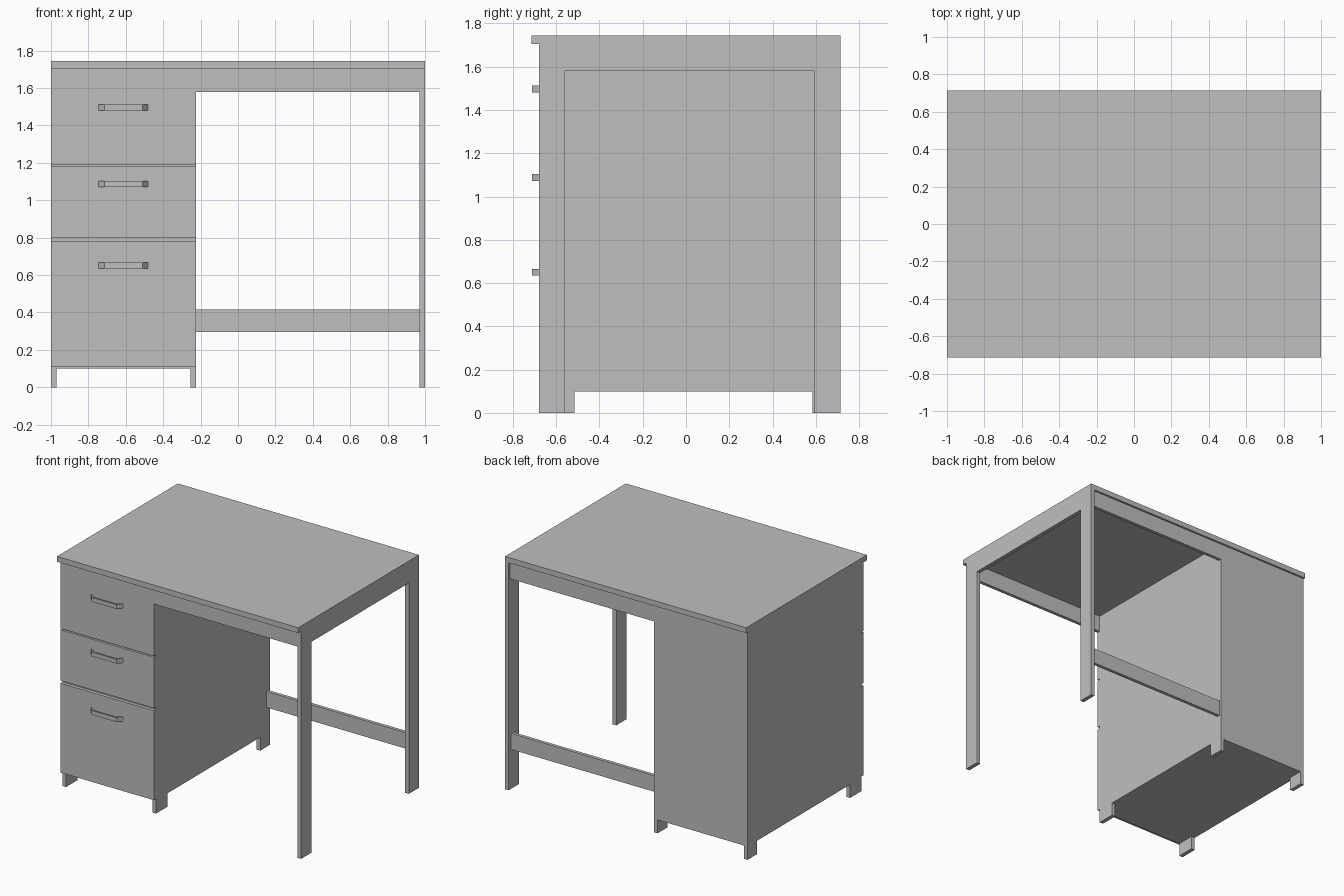
import bpy
import bmesh
from mathutils import Vector

cube = bpy.data.objects.get("Cube")
if cube:
    bpy.data.objects.remove(cube, do_unlink=True)

grey = bpy.data.materials.new("plain grey")
grey.use_nodes = True
grey.diffuse_color = (0.52, 0.52, 0.52, 1)
grey.node_tree.nodes["Principled BSDF"].inputs["Base Color"].default_value = (0.52, 0.52, 0.52, 1)


def prism(name, profile, axis, start, end):
    """Extrude a flat outline along an axis; outline uses the other two axes in order."""
    bm = bmesh.new()
    verts = []
    for a, b in profile:
        co = [a, b]
        co.insert(axis, start)
        verts.append(bm.verts.new(co))
    face = bm.faces.new(verts)
    extruded = bmesh.ops.extrude_face_region(bm, geom=[face])["geom"]
    offset = Vector((0, 0, 0))
    offset[axis] = end - start
    bmesh.ops.translate(bm, vec=offset,
                        verts=[g for g in extruded if isinstance(g, bmesh.types.BMVert)])
    bmesh.ops.recalc_face_normals(bm, faces=bm.faces)
    mesh = bpy.data.meshes.new(name)
    bm.to_mesh(mesh)
    bm.free()
    mesh.materials.append(grey)
    obj = bpy.data.objects.new(name, mesh)
    bpy.context.scene.collection.objects.link(obj)
    return obj


def box(name, x, y, z):
    return prism(name, [(x[0], y[0]), (x[1], y[0]), (x[1], y[1]), (x[0], y[1])], 2, *z)


def side_panel(name, x, front, back, foot_front, foot_back, arch, top):
    """Upright panel with an opening that leaves a foot or leg at each end."""
    outline = [(front, 0), (foot_front, 0), (foot_front, arch), (foot_back, arch),
               (foot_back, 0), (back, 0), (back, top), (front, top)]
    return prism(name, outline, 0, *x)


# Main levels and lines
TOP, UNDER, APRON = 1.745, 1.705, 1.58
PED_L, PED_R, PANEL = -1.0, -0.225, 0.03
FACE, CARCASS, BACK = -0.675, -0.65, 0.70

# Desk top
box("desk_top", (-1, 1), (-0.715, 0.715), (UNDER, TOP))

# Open leg frame
side_panel("leg_frame", (0.97, 1), -0.68, 0.715, -0.56, 0.595, APRON, UNDER)

# Drawer pedestal: sides with feet, back, bottom and inner front
for name, x in (("outer", PED_L), ("inner", PED_R - PANEL)):
    side_panel(name + "_pedestal_side", (x, x + PANEL), CARCASS, BACK, -0.515, 0.585, 0.1, UNDER)
box("pedestal_body", (PED_L + PANEL, PED_R - PANEL), (CARCASS, BACK), (0.1, UNDER))

# Drawer fronts with bent strap handles
for name, low, high, grip in (("top", 1.19, UNDER, 1.497),
                              ("middle", 0.80, 1.18, 1.088),
                              ("bottom", 0.11, 0.78, 0.65)):
    box(name + "_drawer_front", (PED_L, PED_R), (FACE, CARCASS), (low, high))
    strap = [(-0.745, FACE), (-0.715, -0.712), (-0.51, -0.712), (-0.48, FACE),
             (-0.493, FACE), (-0.516, -0.702), (-0.709, -0.702), (-0.732, FACE)]
    prism(name + "_handle", strap, 2, grip - 0.016, grip + 0.016)

# Aprons and rear stretcher
box("front_apron", (PED_R, 0.97), (FACE, CARCASS), (APRON, UNDER))
box("back_apron", (PED_R, 0.97), (BACK - 0.025, BACK), (APRON, UNDER))
box("back_stretcher", (PED_R, 0.97), (0.66, 0.685), (0.295, 0.415))
